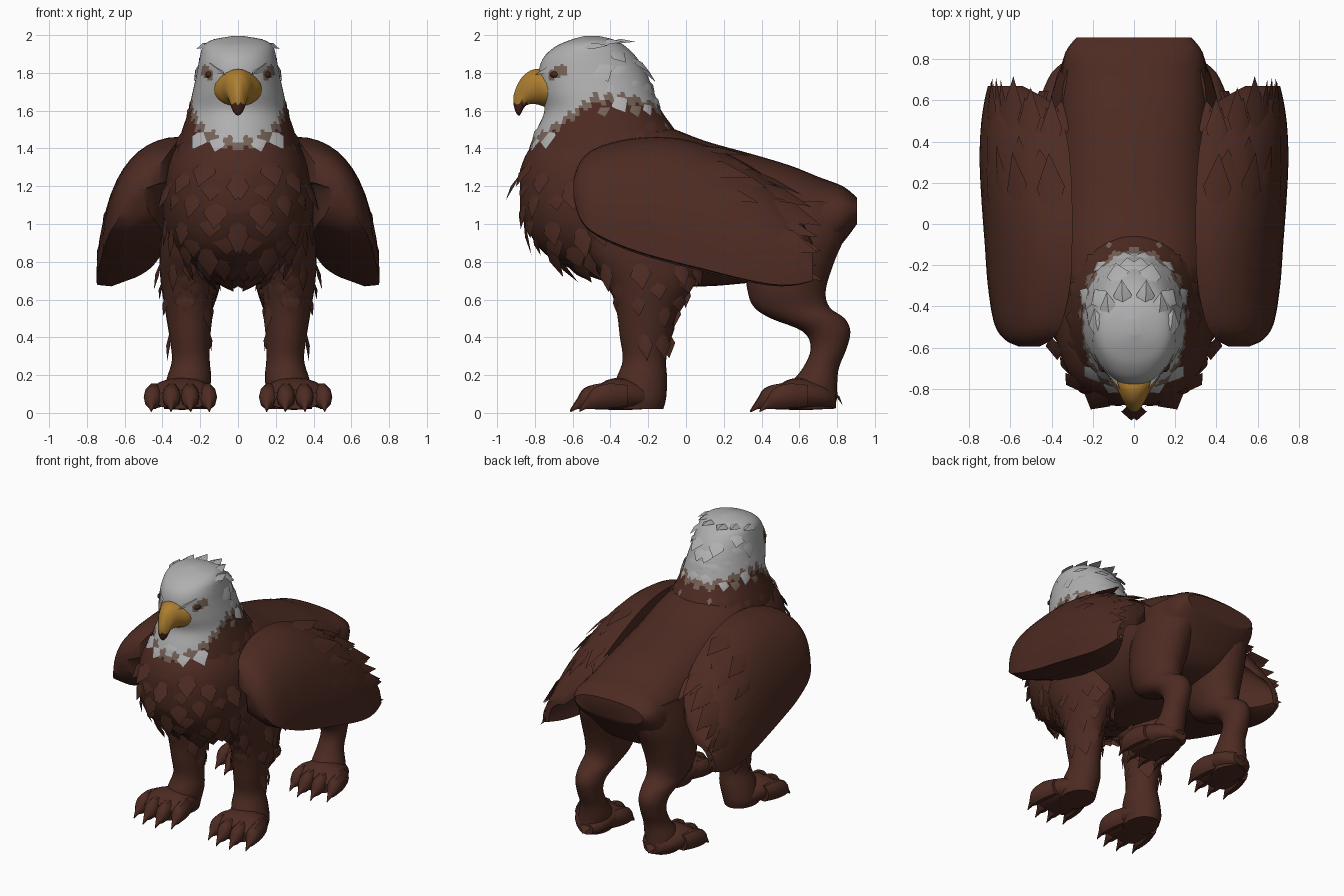
import bpy, bmesh, math, random
from mathutils import Vector

if "Cube" in bpy.data.objects:
    bpy.data.objects.remove(bpy.data.objects["Cube"])

random.seed(4)
V = Vector
COLOURS = [("brown", (0.074, 0.024, 0.016)), ("white", (0.43, 0.43, 0.43)),
           ("tan", (0.18, 0.125, 0.10)), ("gold", (0.42, 0.21, 0.03)),
           ("dark_brown", (0.06, 0.018, 0.012))]
MATS = []
for cname, rgb in COLOURS:
    m = bpy.data.materials.new(cname)
    m.diffuse_color = (*rgb, 1)
    m.use_nodes = True
    m.node_tree.nodes["Principled BSDF"].inputs["Base Color"].default_value = m.diffuse_color
    MATS.append(m)
BROWN, WHITE, TAN, GOLD, DARK = range(5)


def finish(name, bm, mirror, paint=None):
    bmesh.ops.recalc_face_normals(bm, faces=bm.faces)
    me = bpy.data.meshes.new(name)
    if paint:
        for f in bm.faces:
            f.material_index = paint(f.calc_center_median())
    for f in bm.faces:
        f.smooth = True
    bm.to_mesh(me)
    bm.free()
    for m in MATS:
        me.materials.append(m)
    ob = bpy.data.objects.new(name, me)
    bpy.context.collection.objects.link(ob)
    if mirror:
        ob.modifiers.new("mirror", 'MIRROR').use_mirror_merge = False
    return ob


def spline(rows, k):
    """Catmull-Rom through tuples, k steps per span."""
    out = []
    for i in range(len(rows) - 1):
        a, b, c, d = (rows[max(0, min(len(rows) - 1, i + j))] for j in (-1, 0, 1, 2))
        for s in range(k):
            t = s / k
            out.append(tuple(q + 0.5 * t * (r - p + t * (2*p - 5*q + 4*r - u + t * (3*(q - r) + u - p)))
                             for p, q, r, u in zip(a, b, c, d)))
    return out + [rows[-1]]


def ring(row, plane, n, power):
    """Ellipse-like section from (x, y, z, half width, other half size)."""
    x, y, z, a, b = row
    a, b = max(a, .002), max(b, .002)
    pts = []
    for i in range(n):
        t = 2 * math.pi * i / n
        c, s = (math.copysign(abs(v) ** power, v) for v in (math.cos(t), math.sin(t)))
        pts.append(V((x + a*c, y + b*s, z)) if plane == 'z' else V((x + a*c, y, z + b*s)))
    return pts


def skin(bm, sections):
    rings = [[bm.verts.new(p) for p in s] for s in sections]
    n = len(rings[0])
    for r0, r1 in zip(rings, rings[1:]):
        for i in range(n):
            bm.faces.new((r0[i], r0[(i+1) % n], r1[(i+1) % n], r1[i]))
    bm.faces.new(rings[0])
    bm.faces.new(rings[-1])


def loft(name, rows, plane, n=24, k=4, power=1, mirror=False, paint=None):
    bm = bmesh.new()
    skin(bm, [ring(r, plane, n, power) for r in spline(rows, k)])
    return finish(name, bm, mirror, paint)


def feather(bm, base, tip, normal, half, mat, lift=.015):
    """Pointed leaf with a raised ridge."""
    d = tip - base
    side = d.cross(normal).normalized() * half
    mid = base + d * .55
    b, l, r, m, t = (bm.verts.new(p) for p in
                     (base, mid + side, mid - side, mid + normal * lift, tip))
    for f in ((b, l, m), (b, m, r), (l, t, m), (m, t, r), (b, r, t, l)):
        bm.faces.new(f).material_index = mat


def ruffle(name, src, rule, flow, gap, length, half, tilt):
    """Scatter feathers evenly over the chosen faces of a part, both sides."""
    bm, used = bmesh.new(), []
    polys = [p for p in src.data.polygons if p.center.x > 0 and rule(p.center, p.normal)]
    random.shuffle(polys)
    for p in polys:
        c, n = p.center.copy(), p.normal.copy()
        if any((c - u).length < gap for u in used):
            continue
        used.append(c)
        d = V(flow)
        d = (d - n * d.dot(n)).normalized()
        size = length * random.uniform(.7, 1.25)
        base = c - n * .015
        tip = base + (d + n * tilt * random.uniform(.6, 1.3)).normalized() * size
        feather(bm, base, tip, n, half * random.uniform(.8, 1.2), p.material_index)
    return finish(name, bm, True)


# torso: (y, top, bottom, half width)
T = [(-.88, 1.28, 1.06, .08), (-.84, 1.38, .97, .19), (-.75, 1.48, .845, .30), (-.6, 1.53, .76, .37),
     (-.4, 1.55, .71, .40), (-.15, 1.53, .68, .40), (.1, 1.44, .67, .39), (.35, 1.37, .69, .375),
     (.55, 1.31, .71, .365), (.7, 1.25, .76, .355), (.83, 1.2, .9, .335), (.905, 1.14, 1.0, .28)]
torso = loft("torso", [(0, y, (a+b)/2, w, (a-b)/2) for y, a, b, w in T], 'y', 36, 4, .85)
ruffle("chest_feathers", torso, lambda c, n: c.y < -.3 and n.z < .5, (0, .25, -1), .095, .19, .06, .16)


# head and neck: (z, front y, back y, half width)
def head_paint(c):
    ang = math.atan2(c.y + .48, c.x)
    jag = abs((ang * 22 / (2 * math.pi)) % 1 - .5) * .08 - .02
    edge = min(1.68, 1.44 + .72 * (c.y + .82)) + jag
    if c.y > -.3:
        edge -= .3 * (c.y + .3)
    eye = V((abs(c.x), c.y, c.z)) - V((.165, -.685, 1.805))
    if abs(eye.z - eye.y * .4) < .032 and eye.length < .06:
        return TAN
    return WHITE if c.z > edge else TAN if c.z > edge - .04 else BROWN


N = [(1.15, -.80, -.05, .34), (1.27, -.85, .0, .35), (1.4, -.83, .0, .325), (1.5, -.79, -.06, .295),
     (1.6, -.75, -.13, .262), (1.7, -.77, -.17, .24), (1.8, -.78, -.21, .218), (1.88, -.755, -.26, .203),
     (1.94, -.69, -.32, .185), (1.975, -.61, -.38, .135), (1.995, -.54, -.46, .03)]
head = loft("head_and_neck", [(0, (f+b)/2, z, w, (b-f)/2) for z, f, b, w in N], 'z', 80, 7, .95,
            paint=head_paint)
ruffle("neck_feathers", head,
       lambda c, n: c.z < 1.95 and (c.y > -.48 or c.z < 1.54) and not (c.z < 1.5 and c.y > -.3),
       (0, .45, -1), .085, .13, .05, .17)

# beak with a dark hooked tip: (y, top, bottom, half width)
B = [(-.66, 1.77, 1.62, .14), (-.74, 1.81, 1.62, .125), (-.8, 1.82, 1.635, .085), (-.85, 1.795, 1.625, .06),
     (-.88, 1.76, 1.575, .042), (-.9, 1.72, 1.59, .028), (-.913, 1.68, 1.63, .012)]
loft("beak", [(0, y, (a+b)/2, w, (a-b)/2) for y, a, b, w in B], 'y', 20, 4,
     paint=lambda c: DARK if c.z < 1.645 and c.y < -.84 else GOLD)

# eyes and frowning brows
loft("eye", [(.148, -.69, 1.79 + .02*math.sin(t), .026*math.cos(t), .03*math.cos(t))
             for t in (-1.5, -.8, 0, .8, 1.5)], 'z', 12, 2, mirror=True, paint=lambda c: DARK)
bm = bmesh.new()
feather(bm, V((.205, -.56, 1.875)), V((.07, -.80, 1.79)), V((.5, -.5, .7)).normalized(), .035, WHITE, .03)
# swept crest tufts on the crown
for x, y, z in ((.11, -.42, 1.955), (.16, -.5, 1.935), (.05, -.36, 1.955)):
    feather(bm, V((x, y - .08, z)), V((x * 1.2, y + .09, z + .01)), V((x, 0, .5)).normalized(), .045, WHITE, .02)
finish("brow_and_crest", bm, True)

# legs: (z, x, front y, back y, half width)
FRONT = [(1.05, .26, -.58, .08, .14), (.85, .265, -.52, .08, .15), (.7, .265, -.42, .05, .145),
         (.55, .262, -.37, -.04, .125), (.4, .255, -.35, -.08, .108), (.28, .25, -.335, -.105, .10),
         (.18, .26, -.37, -.1, .118), (.08, .28, -.4, -.105, .12), (.02, .28, -.4, -.12, .11)]
HIND = [(1.12, .2, .35, .86, .15), (.95, .225, .31, .845, .17), (.8, .24, .31, .785, .17),
        (.65, .25, .325, .74, .15), (.56, .255, .36, .76, .125), (.5, .26, .45, .84, .11),
        (.43, .26, .62, .87, .095), (.34, .26, .66, .85, .085), (.24, .26, .62, .81, .09),
        (.15, .27, .55, .80, .11), (.08, .28, .52, .80, .11), (.02, .28, .52, .78, .10)]
legs = [loft(nm, [(x, (f+b)/2, z, w, (b-f)/2) for z, x, f, b, w in rows], 'z', 24, 4, mirror=True)
        for nm, rows in (("front_leg", FRONT), ("hind_leg", HIND))]
ruffle("leg_feathers", legs[0], lambda c, n: .42 < c.z < .85 and (n.y > -.3 or c.z > .58),
       (0, .15, -1), .09, .16, .05, .22)

# feet with four clawed toes
for name, y0 in (("front_foot", 0), ("hind_foot", .955)):
    bm = bmesh.new()
    pad = [(.27, -.16, .07, .06, .045), (.28, -.22, .085, .12, .065), (.295, -.33, .1, .155, .085),
           (.3, -.42, .095, .165, .078), (.3, -.5, .07, .14, .05)]
    skin(bm, [ring((x, y + y0, *r), 'y', 16, .9) for x, y, *r in spline(pad, 3)])
    for dx, short in ((-.135, .05), (-.045, 0), (.05, .005), (.145, .05)):
        toe = [(.3 + dx*.8, -.36, .09, .045, .06), (.3 + dx, -.46, .09, .05, .068),
               (.3 + dx*1.05, -.54, .075, .045, .058), (.3 + dx*1.08, -.575, .05, .022, .03),
               (.3 + dx*1.1, -.615, .01, .003, .006)]
        skin(bm, [ring((x, y + y0 + short, *r), 'y', 10, 1) for x, y, *r in spline(toe, 3)])
    if y0:
        feather(bm, V((.27, .77, .12)), V((.27, .83, .04)), V((0, .6, .8)), .04, BROWN)
    finish(name, bm, True)

# folded wing, thick against the body: (y, top, bottom, inner x, outer x, thickness)
W = [(-.595, 1.24, 1.14, .46, .56, .06), (-.56, 1.33, 1.03, .40, .63, .16), (-.48, 1.40, .95, .35, .68, .26),
     (-.3, 1.45, .87, .31, .71, .32), (-.1, 1.46, .81, .30, .725, .33), (.1, 1.42, .76, .30, .74, .32),
     (.3, 1.33, .71, .31, .75, .28), (.46, 1.22, .68, .335, .745, .2), (.58, 1.08, .68, .39, .73, .12),
     (.67, .90, .70, .54, .71, .05)]


def wing_section(row):
    y, top, bot, xi, xo, th = row
    w, h = xo - xi, top - bot
    arc = [(math.sin(i*math.pi/24) ** .9, math.cos(i*math.pi/24) ** .9 if i < 12 else 0) for i in range(13)]
    pts = [V((xi + w*s, y, bot + h*c)) for s, c in arc]
    pts.append(V((xo - th*.4, y, bot - th*.04)))
    low = bot + th * .18
    return pts + [V((xi + (w-th)*s, y, low + (top - th*.7 - low)*c)) for s, c in reversed(arc)]


bm = bmesh.new()
skin(bm, [wing_section(r) for r in spline(W, 4)])
wing = finish("wing", bm, True)
FLOW = V((.0, .93, -.36)).normalized()
ruffle("wing_coverts", wing, lambda c, n: -.05 < c.y < .42 and n.x + n.z > .4 and c.z > .85,
       FLOW, .14, .34, .06, .02)

# long flight feathers fanned along the rear edge of the wing
bm = bmesh.new()
for layer in range(2):
    for i in range(10):
        a = i / 9 * math.pi / 2
        out = V((math.sin(a), 0, math.cos(a)))
        tip = V((.37 + .32*math.sin(a), .56 + .18*i/9 + random.uniform(-.03, .03), .70 + .46*math.cos(a)))
        tip -= FLOW * .13 * layer - out * .012 * layer
        feather(bm, tip - FLOW * .5 - out * .03, tip, out, .065, BROWN, .02)
finish("flight_feathers", bm, True)

# smooth shading with crisp feather edges
for ob in bpy.context.collection.objects:
    ob.select_set(True)
    bpy.context.view_layer.objects.active = ob
bpy.ops.object.shade_smooth_by_angle(angle=math.radians(40))
